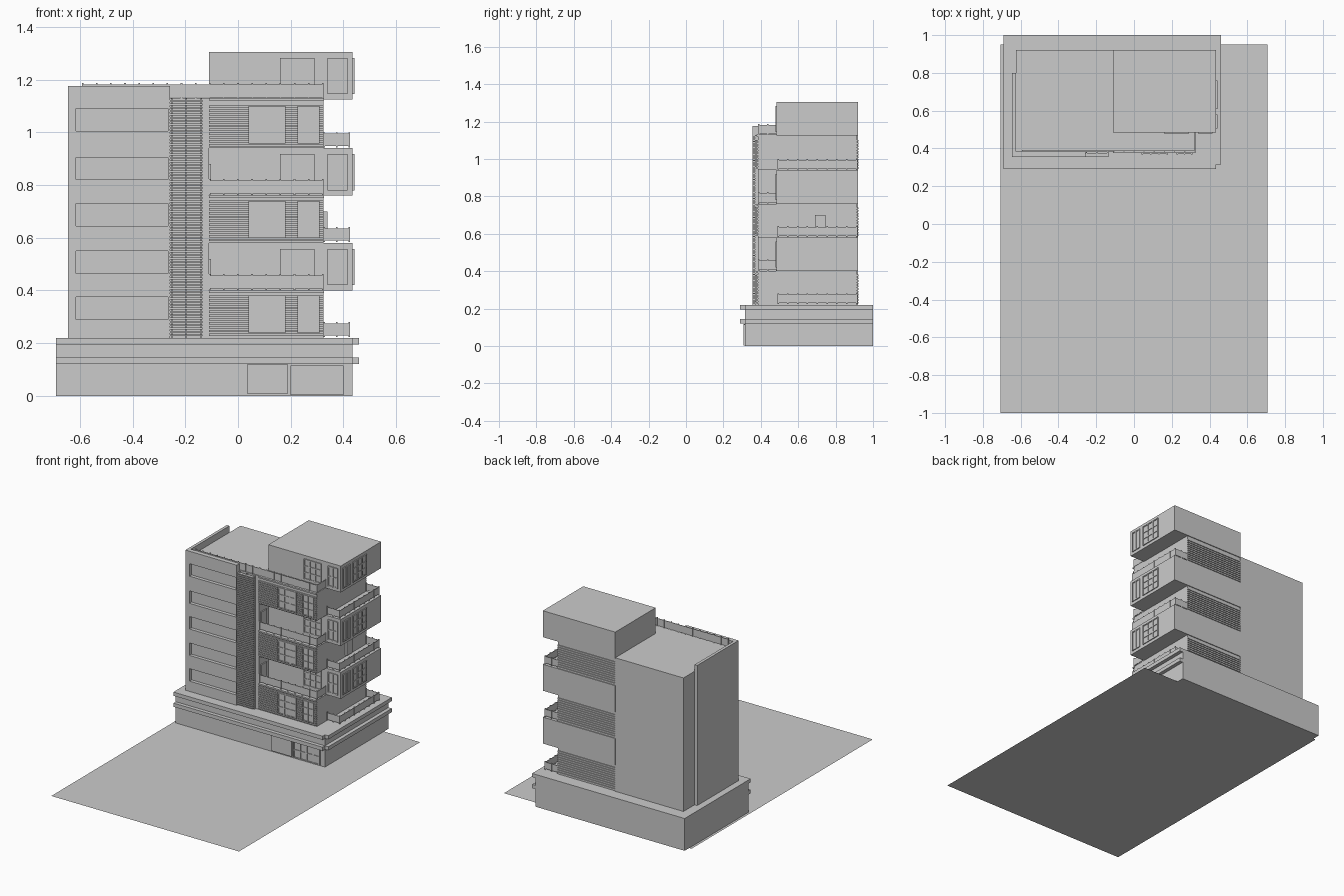
import bpy, bmesh

if "Cube" in bpy.data.objects:
    bpy.data.objects.remove(bpy.data.objects["Cube"])


def boxes(name, items):
    """One object from a list of (x0, x1, y0, y1, z0, z1) boxes."""
    bm = bmesh.new()
    for x0, x1, y0, y1, z0, z1 in items:
        v = bmesh.ops.create_cube(bm, size=1)["verts"]
        for p in v:
            p.co.x = x1 if p.co.x > 0 else x0
            p.co.y = y1 if p.co.y > 0 else y0
            p.co.z = z1 if p.co.z > 0 else z0
    me = bpy.data.meshes.new(name)
    bm.to_mesh(me)
    bm.free()
    ob = bpy.data.objects.new(name, me)
    bpy.context.collection.objects.link(ob)
    return ob


def window(name, side, plane, u0, u1, z0, z1, cols, rows):
    """Framed window on a front (-y) or right (+x) wall."""
    def part(a, b, c, d, depth):
        if side == "front":
            return (a, b, plane - depth, plane + 0.002, c, d)
        return (plane - 0.002, plane + depth, a, b, c, d)
    t = 0.007
    items = [part(u0, u1, z0, z1, 0.002)]
    for i in range(cols + 1):
        w = u0 + (u1 - u0 - t) * i / cols
        items.append(part(w, w + t, z0, z1, 0.007))
    for i in range(rows + 1):
        w = z0 + (z1 - z0 - t) * i / rows
        items.append(part(u0, u1, w, w + t, 0.006))
    boxes(name, items)


def railing(name, path, z0, z1):
    """Panel railing with posts along axis-aligned path points."""
    items, t = [], 0.002
    for (ax, ay), (bx, by) in zip(path, path[1:]):
        items.append((min(ax, bx) - t, max(ax, bx) + t,
                      min(ay, by) - t, max(ay, by) + t, z0 + 0.006, z1 - 0.003))
        n = max(1, round((abs(bx - ax) + abs(by - ay)) / 0.055))
        for i in range(n + 1):
            x, y = ax + (bx - ax) * i / n, ay + (by - ay) * i / n
            items.append((x - 0.003, x + 0.003, y - 0.004, y + 0.004, z0, z1 + 0.002))
    boxes(name, items)


# ground sheet
bpy.ops.mesh.primitive_plane_add(size=1, location=(0, -0.025, 0))
ground = bpy.context.object
ground.name = "ground"
ground.scale = (1.415, 1.95, 1)

# podium with two projecting bands on front and right
boxes("podium", [(-0.69, 0.435, 0.315, 1.0, 0, 0.22)])
for k, (a, b) in enumerate([(0.12, 0.145), (0.195, 0.22)]):
    boxes(f"podium_band_{k}", [(-0.69, 0.435, 0.29, 0.316, a, b),
                               (0.434, 0.46, 0.316, 1.0, a, b)])
boxes("garage_door", [(0.035, 0.19, 0.307, 0.316, 0.008, 0.118)])
window("entrance_doors", "front", 0.315, 0.2, 0.4, 0.003, 0.115, 4, 2)

# plain main block
boxes("main_block", [(-0.625, -0.11, 0.385, 0.92, 0.22, 1.13)])

# thin L-shaped screen wall with five long openings
sills = [0.29, 0.465, 0.645, 0.82, 1.005]
wall = [(-0.645, -0.615, 0.355, 0.385, 0.22, 1.175),
        (-0.265, -0.258, 0.355, 0.385, 0.22, 1.175),
        (-0.645, -0.625, 0.385, 0.80, 0.22, 1.175)]
low = 0.22
for s in sills + [1.175]:
    wall.append((-0.615, -0.265, 0.355, 0.385, low, s))
    low = s + 0.085
boxes("screen_wall", wall)
boxes("long_window_glass", [(-0.615, -0.265, 0.378, 0.386, s, s + 0.085) for s in sills])

# vertical strip of fine louvres
pitch = 0.0127
boxes("louvre_strip", [(-0.258, -0.135, 0.356, 0.376, 0.226 + i * pitch, 0.233 + i * pitch)
                       for i in range(71)])
boxes("louvre_posts", [(x, x + 0.006, 0.37, 0.386, 0.22, 1.128)
                       for x in (-0.255, -0.2, -0.142)])

# board-clad floors with windows and side balconies
for k, (z0, z1) in enumerate([(0.22, 0.40), (0.58, 0.76), (0.94, 1.13)]):
    boxes(f"clad_floor_{k}", [(-0.111, 0.325, 0.385, 0.915, z0, z1)])
    n = int((z1 - z0 - 0.016) / 0.0145)
    boards = []
    for i in range(n):
        z = z0 + 0.007 + i * 0.0145
        boards += [(-0.11, 0.325, 0.377, 0.386, z, z + 0.009),
                   (-0.11, 0.325, 0.914, 0.921, z, z + 0.009)]
    boxes(f"cladding_boards_{k}", boards)
    boxes(f"floor_edge_{k}", [(-0.11, 0.326, 0.376, 0.39, z1 - 0.01, z1)])
    window(f"wide_window_{k}", "front", 0.376, 0.04, 0.18, z0 + 0.018, z0 + 0.16, 3, 3)
    window(f"corner_window_{k}", "front", 0.376, 0.225, 0.31, z0 + 0.018, z0 + 0.16, 2, 3)
    railing(f"side_railing_{k}", [(0.327, 0.492), (0.422, 0.492), (0.422, 0.912),
                                  (0.327, 0.912)], z0 + 0.003, z0 + 0.058)

# projecting box floors with windows and front balconies
for k, z in enumerate([0.40, 0.76, 1.125]):
    boxes(f"box_floor_{k}", [(-0.111, 0.435, 0.485, 0.9205, z, z + 0.18)])
    window(f"box_front_window_{k}", "front", 0.485, 0.16, 0.29, z + 0.02, z + 0.158, 3, 3)
    window(f"box_corner_window_{k}", "front", 0.485, 0.34, 0.415, z + 0.02, z + 0.158, 2, 2)
    window(f"box_side_door_{k}", "right", 0.435, 0.505, 0.58, z + 0.02, z + 0.158, 2, 1)
    window(f"box_side_window_{k}", "right", 0.435, 0.61, 0.76, z + 0.02, z + 0.158, 3, 3)
    left = -0.59 if k == 2 else -0.108
    railing(f"front_railing_{k}", [(left, 0.388), (0.322, 0.388), (0.322, 0.484)],
            z + 0.002, z + 0.06)

# small fittings on the balconies
boxes("side_wall_cabinet", [(0.324, 0.34, 0.69, 0.745, 0.59, 0.70)])
boxes("balcony_end_panels", [(-0.112, -0.102, 0.40, 0.46, z, z + 0.115)
                             for z in (0.405, 0.765)])
